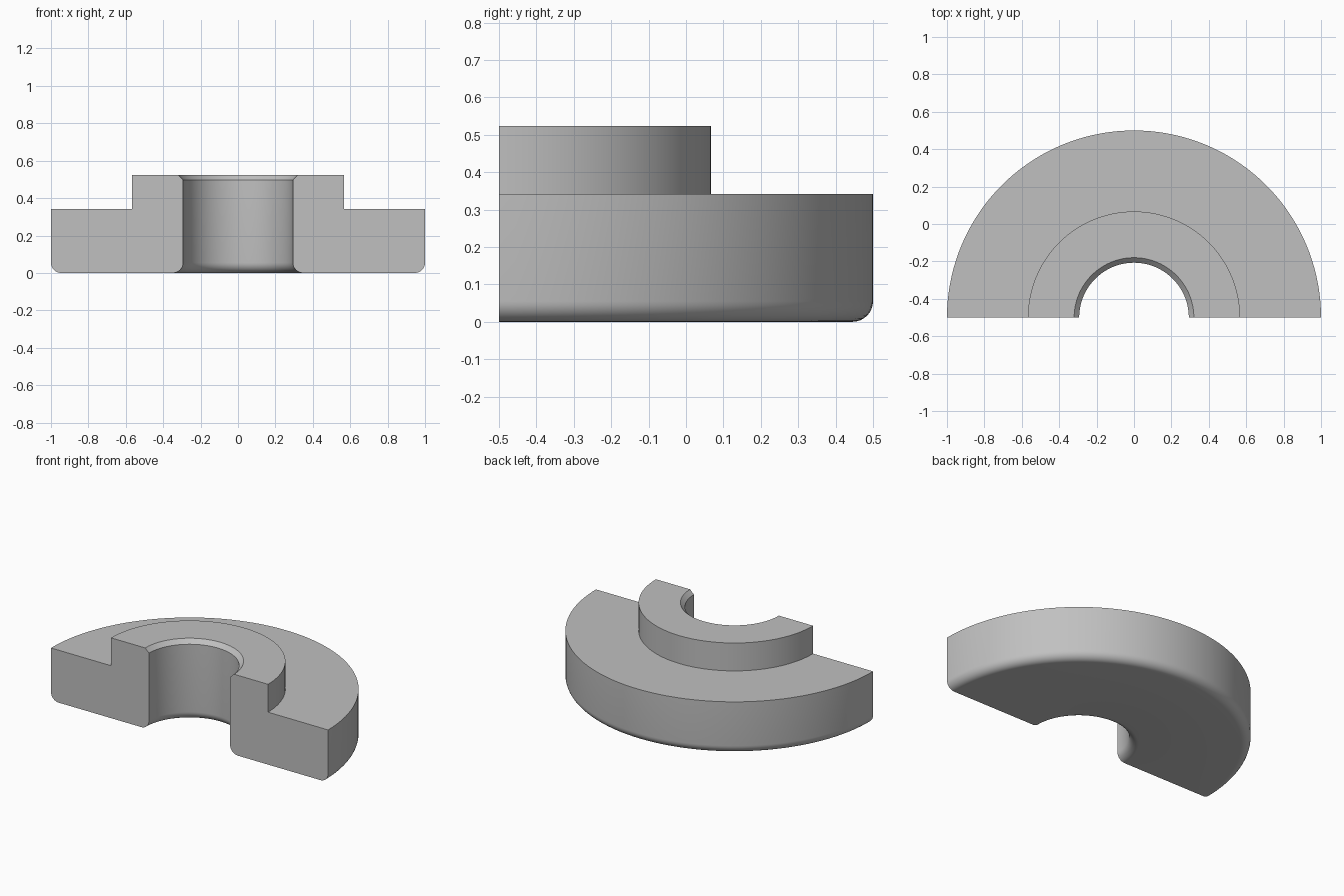
import bpy, bmesh, math

cube = bpy.data.objects.get("Cube")
if cube:
    bpy.data.objects.remove(cube, do_unlink=True)

STEPS = 72      # segments around the half turn
AXIS_Y = -0.5   # cut plane holds the axis
BORE, RIM, HUB = 0.293, 1.0, 0.567
FLANGE_TOP, HUB_TOP = 0.342, 0.524
FILLET, CHAMFER = 0.055, 0.027


def fillet(cx, start, end, count=8):
    """Quarter arc of the rounded bottom edge, as (radius, height) points."""
    return [(cx + FILLET * math.cos(math.radians(start + (end - start) * i / count)),
             FILLET + FILLET * math.sin(math.radians(start + (end - start) * i / count)))
            for i in range(count + 1)]


# Cross-section: rounded bottom, flange, raised hub, chamfered bore
profile = fillet(BORE + FILLET, 180, 270) + fillet(RIM - FILLET, 270, 360) + [
    (RIM, FLANGE_TOP), (HUB, FLANGE_TOP), (HUB, HUB_TOP),
    (BORE + CHAMFER, HUB_TOP), (BORE, HUB_TOP - CHAMFER)]

# Sweep the section half a turn and close both cut faces
bm = bmesh.new()
rings = []
for s in range(STEPS + 1):
    a = math.pi * s / STEPS
    rings.append([bm.verts.new((r * math.cos(a), AXIS_Y + r * math.sin(a), z))
                  for r, z in profile])
n = len(profile)
for near, far in zip(rings, rings[1:]):
    for i in range(n):
        j = (i + 1) % n
        bm.faces.new((near[i], near[j], far[j], far[i]))
bm.faces.new(rings[0])
bm.faces.new(rings[-1])
bmesh.ops.recalc_face_normals(bm, faces=bm.faces)
mesh = bpy.data.meshes.new("half_flanged_bushing")
bm.to_mesh(mesh)
bm.free()

# Plain grey material
grey = bpy.data.materials.new("plain grey")
grey.use_nodes = True
colour = (0.53, 0.53, 0.53, 1)
grey.diffuse_color = colour
shader = next(nd for nd in grey.node_tree.nodes if nd.type == "BSDF_PRINCIPLED")
shader.inputs["Base Color"].default_value = colour
mesh.materials.append(grey)

bushing = bpy.data.objects.new("half_flanged_bushing", mesh)
bpy.context.collection.objects.link(bushing)
bpy.ops.object.select_all(action="DESELECT")
bushing.select_set(True)
bpy.context.view_layer.objects.active = bushing
bpy.ops.object.shade_smooth_by_angle(angle=math.radians(30))
